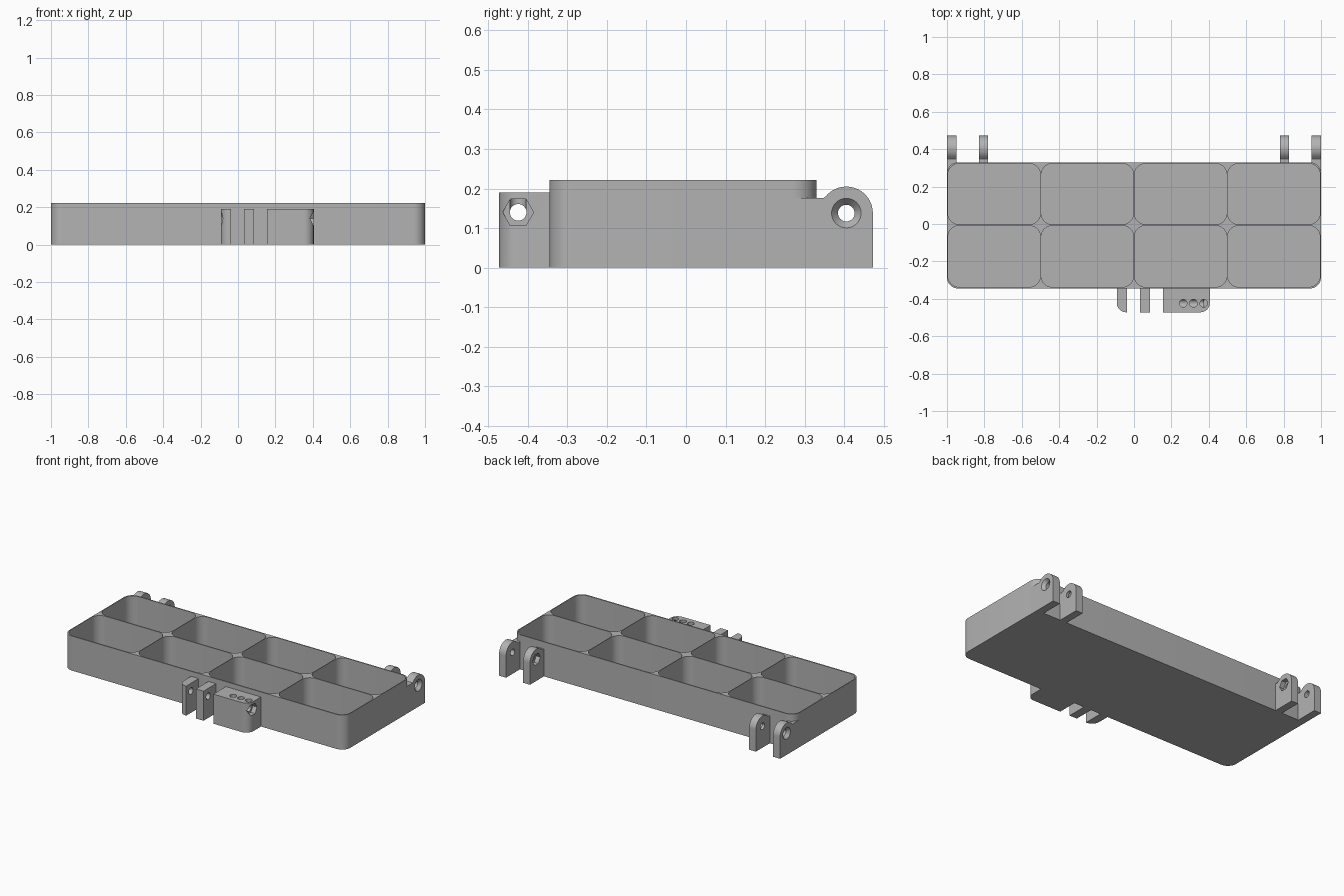
import bpy, bmesh, math
from mathutils import Matrix, Vector

if "Cube" in bpy.data.objects:
    bpy.data.objects.remove(bpy.data.objects["Cube"])

grey = bpy.data.materials.new("plain grey")
grey.use_nodes = True
COLOUR = (0.45, 0.45, 0.45, 1)
grey.diffuse_color = COLOUR
grey.node_tree.nodes["Principled BSDF"].inputs["Base Color"].default_value = COLOUR


def finish(bm, name):
    bmesh.ops.recalc_face_normals(bm, faces=bm.faces)
    mesh = bpy.data.meshes.new(name)
    bm.to_mesh(mesh)
    bm.free()
    mesh.materials.append(grey)
    obj = bpy.data.objects.new(name, mesh)
    bpy.context.collection.objects.link(obj)
    return obj


def prism(name, outline, low, high, along_x=False):
    """Extrude a 2D outline along z, or a (y, z) outline along x."""
    bm = bmesh.new()
    place = (lambda a, b: (low, a, b)) if along_x else (lambda a, b: (a, b, low))
    face = bm.faces.new([bm.verts.new(place(a, b)) for a, b in outline])
    grown = bmesh.ops.extrude_face_region(bm, geom=[face])["geom"]
    step = Vector((1, 0, 0)) if along_x else Vector((0, 0, 1))
    bmesh.ops.translate(bm, vec=step * (high - low),
                        verts=[v for v in grown if isinstance(v, bmesh.types.BMVert)])
    return finish(bm, name)


def arc(cx, cy, r, start, end, steps=10):
    angles = [math.radians(start + (end - start) * i / steps) for i in range(steps + 1)]
    return [(cx + r * math.cos(a), cy + r * math.sin(a)) for a in angles]


def rounded(x0, x1, y0, y1, radii):
    """Rectangle with a radius per corner, anticlockwise from low x, low y."""
    points = []
    corners = [(x0, y0, 1, 1), (x1, y0, -1, 1), (x1, y1, -1, -1), (x0, y1, 1, -1)]
    for i, ((x, y, sx, sy), r) in enumerate(zip(corners, radii)):
        points += arc(x + sx * r, y + sy * r, r, 180 + 90 * i, 270 + 90 * i) if r else [(x, y)]
    return points


def rod(centre, r_low, r_high, length, sides=32, axis="X"):
    """Cylinder, cone or hexagon used as a cutter."""
    bm = bmesh.new()
    bmesh.ops.create_cone(bm, cap_ends=True, segments=sides, radius1=r_low,
                          radius2=r_high, depth=length)
    turn = Matrix.Rotation(math.pi / 2, 4, "Y") if axis == "X" else Matrix()
    bmesh.ops.transform(bm, matrix=Matrix.Translation(centre) @ turn, verts=bm.verts)
    return finish(bm, "cutter")


def cut(obj, cutter, keep=False):
    mod = obj.modifiers.new("cut", "BOOLEAN")
    mod.operation, mod.solver, mod.object = "DIFFERENCE", "EXACT", cutter
    bpy.context.view_layer.objects.active = obj
    bpy.ops.object.modifier_apply(modifier=mod.name)
    if not keep:
        bpy.data.objects.remove(cutter)


def bore(obj, x0, x1, y, z):
    cut(obj, rod(((x0 + x1) / 2, y, z), 0.021, 0.021, x1 - x0 + 0.1))


def countersink(obj, x, side, y, z):
    radii = (0.019, 0.039) if side > 0 else (0.039, 0.019)
    cut(obj, rod((x - side * 0.01, y, z), *radii, 0.024))


def nut_recess(obj, x, side, y, z):
    cut(obj, rod((x - side * 0.005, y, z), 0.039, 0.039, 0.05, 6))


# Tray body
tray = prism("tray", rounded(-1, 1, -0.345, 0.33, [0.06] * 4), 0, 0.222)
parts = [tray]

# Compartments, two rows of four
pockets = []
for column in range(4):
    for y0, y1 in ((-0.337, -0.009), (-0.002, 0.323)):
        x0 = -0.995 + column * 0.4985
        outline = rounded(x0, x0 + 0.4945, y0, y1, [0.06] * 4)
        pockets.append(prism("cutter", outline, 0.015, 0.3))
for pocket in pockets:
    cut(tray, pocket, keep=True)

# Hinge lugs at the back; the outer ones fill the lower tray corners
HY, HZ = 0.405, 0.138
for side, word in ((1, "left"), (-1, "right")):
    for kind, inner, outer, start in (("outer", 0.95, 1.0, 0.27), ("inner", 0.78, 0.828, 0.328)):
        outline = [(start, 0), (HY + 0.067, 0)] + arc(HY, HZ, 0.067, 0, 140, 20)
        outline += [(0.347, 0.176), (start, 0.176)]
        low, high = sorted((side * inner, side * outer))
        lug = prism(f"{word}_{kind}_hinge_lug", outline, low, high, along_x=True)
        if kind == "outer":
            for pocket in pockets:
                cut(lug, pocket, keep=True)
        bore(lug, low, high, HY, HZ)
        if kind == "outer":
            countersink(lug, side * outer, side, HY, HZ)
        else:
            nut_recess(lug, side * inner, -side, HY, HZ)
        parts.append(lug)
for pocket in pockets:
    bpy.data.objects.remove(pocket)

# Latch mounts on the front
LY, LZ = -0.424, 0.14
FRONT, BACK, TOP = -0.472, -0.344, 0.19
for name, x0, x1, radii in (("latch_end_lug", -0.092, -0.038, [0.05, 0, 0, 0]),
                            ("latch_middle_lug", 0.031, 0.085, [0] * 4),
                            ("latch_block", 0.155, 0.405, [0, 0.05, 0, 0])):
    mount = prism(name, rounded(x0, x1, FRONT, BACK, radii), 0, TOP)
    bore(mount, x0, x1, LY, LZ)
    if name == "latch_end_lug":
        countersink(mount, x0, -1, LY, LZ)
    if name == "latch_block":
        nut_recess(mount, x1, 1, LY, LZ)
        for x in (0.263, 0.318, 0.373):
            cut(mount, rod((x, LY, 0.175), 0.0205, 0.0205, 0.07, axis="Z"))
    parts.append(mount)

# Smooth the rounded faces, keep edges sharp
bpy.ops.object.select_all(action="DESELECT")
for part in parts:
    part.select_set(True)
bpy.context.view_layer.objects.active = tray
bpy.ops.object.shade_smooth_by_angle(angle=math.radians(30))
